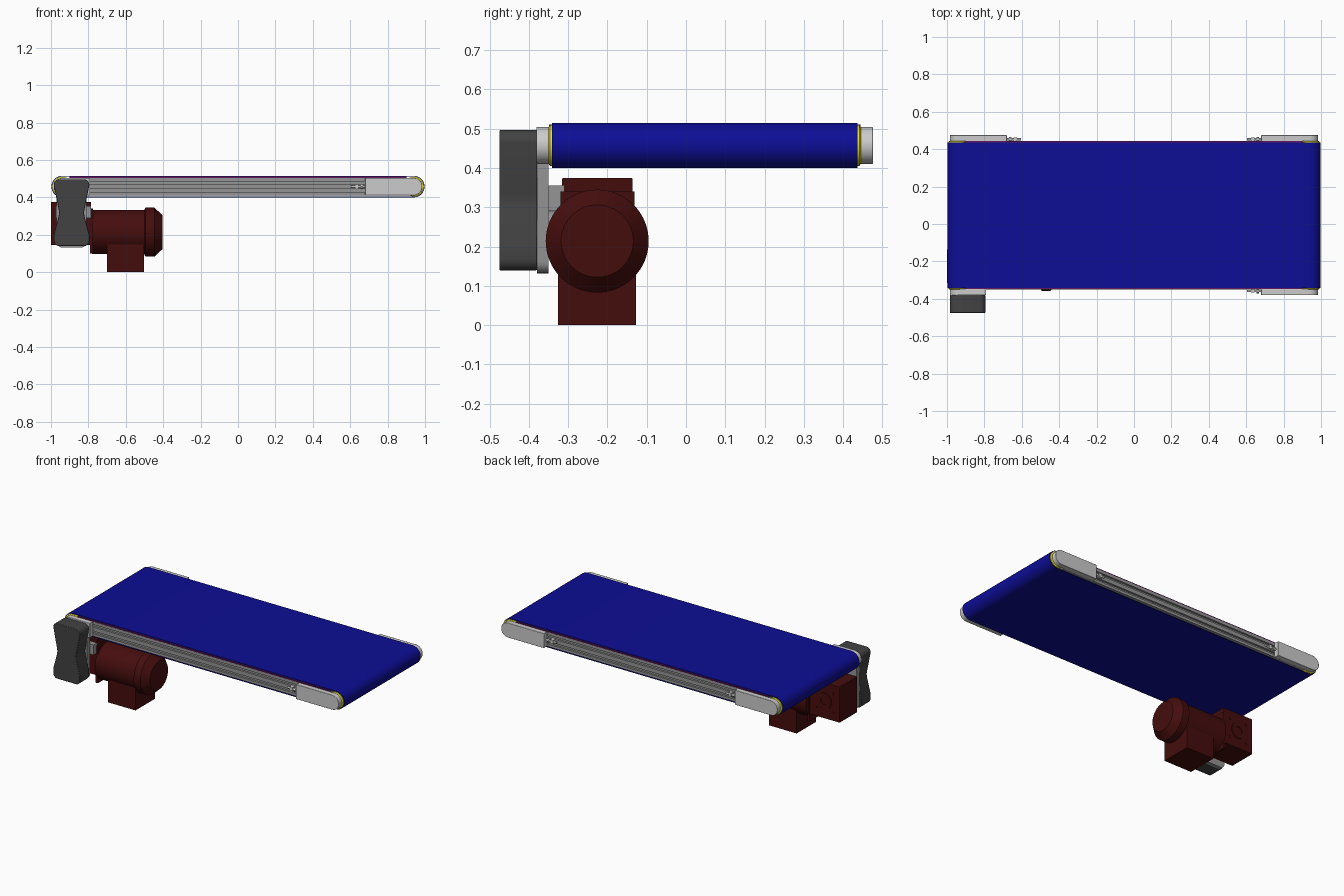
import bpy, bmesh, math

if "Cube" in bpy.data.objects:
    bpy.data.objects.remove(bpy.data.objects["Cube"])

YC, ZC, RX = 0.0475, 0.4575, 0.94     # belt centre line, roller height, roller x


def material(name, rgb):
    m = bpy.data.materials.new(name)
    m.diffuse_color = (*rgb, 1)
    m.use_nodes = True
    m.node_tree.nodes["Principled BSDF"].inputs["Base Color"].default_value = m.diffuse_color
    return m


BLUE = material("belt_blue", (0.004, 0.004, 0.30))
RED = material("motor_red", (0.06, 0.004, 0.004))
DARK = material("cover_dark", (0.055, 0.055, 0.055))
YELLOW = material("roller_yellow", (0.8, 0.75, 0.02))
PURPLE = material("bed_purple", (0.12, 0.01, 0.12))
STEEL = material("frame_grey", (0.3, 0.3, 0.3))


def finish(name, bm, mat=None, bevel=0):
    bmesh.ops.recalc_face_normals(bm, faces=bm.faces)
    me = bpy.data.meshes.new(name)
    bm.to_mesh(me)
    bm.free()
    ob = bpy.data.objects.new(name, me)
    bpy.context.collection.objects.link(ob)
    if mat:
        me.materials.append(mat)
    if bevel:
        b = ob.modifiers.new("bevel", 'BEVEL')
        b.width, b.segments, b.limit_method = bevel, 2, 'ANGLE'
    bpy.ops.object.select_all(action='DESELECT')
    ob.select_set(True)
    bpy.context.view_layer.objects.active = ob
    bpy.ops.object.shade_smooth_by_angle(angle=math.radians(30))
    return ob


def at(axis, t, p):
    return (t, *p) if axis == 'x' else (p[0], t, p[1])


def prism(name, pts, axis, a, b, mat=None, bevel=0):
    """Extrude a profile (y,z) along x, or (x,z) along y."""
    bm = bmesh.new()
    lo, hi = [[bm.verts.new(at(axis, t, p)) for p in pts] for t in (a, b)]
    bm.faces.new(lo)
    bm.faces.new(hi)
    for i in range(len(pts)):
        j = (i + 1) % len(pts)
        bm.faces.new((lo[i], lo[j], hi[j], hi[i]))
    return finish(name, bm, mat, bevel)


def box(name, x, y, z, mat=None, bevel=0):
    return prism(name, [(x[0], z[0]), (x[1], z[0]), (x[1], z[1]), (x[0], z[1])],
                 'y', *y, mat, bevel)


def lathe(name, prof, axis, centre, mat=None, n=48):
    """Turn a (position, radius) profile around an x or y axis."""
    bm = bmesh.new()
    rings = [[bm.verts.new(at(axis, t, (centre[0] + r * math.cos(i * math.tau / n),
                                        centre[1] + r * math.sin(i * math.tau / n))))
              for i in range(n)] for t, r in prof]
    bm.faces.new(rings[0])
    bm.faces.new(rings[-1])
    for p, q in zip(rings, rings[1:]):
        for i in range(n):
            j = (i + 1) % n
            bm.faces.new((p[i], p[j], q[j], q[i]))
    return finish(name, bm, mat)


def arc(cx, cz, r, a0, a1, n):
    return [(cx + r * math.cos(math.radians(a0 + (a1 - a0) * i / n)),
             cz + r * math.sin(math.radians(a0 + (a1 - a0) * i / n))) for i in range(n + 1)]


# Belt: thin closed loop around both rollers
bm = bmesh.new()
loops = []
for r in (0.0575, 0.0535):
    path = arc(RX, ZC, r, -90, 90, 24) + arc(-RX, ZC, r, 90, 270, 24)
    for y in (-0.341, 0.436):
        loops.append([bm.verts.new((x, y, z)) for x, z in path])
for p, q in ((0, 1), (1, 3), (3, 2), (2, 0)):
    a, b = loops[p], loops[q]
    for i in range(len(a)):
        j = (i + 1) % len(a)
        bm.faces.new((a[i], a[j], b[j], b[i]))
finish("belt", bm, BLUE)

# Rollers with axle stubs
for sx, side in ((-1, "left"), (1, "right")):
    lathe(side + "_roller", [(-0.350, 0.046), (-0.346, 0.0525), (0.441, 0.0525), (0.445, 0.046)],
          'y', (sx * RX, ZC), YELLOW)
    lathe(side + "_axle", [(-0.37, 0.015), (0.465, 0.015)], 'y', (sx * RX, ZC), None, 24)

# Slotted side rails, end plates and tensioners on both sides
for s, side in ((-1, "front"), (1, "back")):
    def Y(d):
        return YC + s * d
    rail = [(0.35, 0.411), (0.397, 0.411), (0.397, 0.428), (0.384, 0.428), (0.384, 0.444),
            (0.397, 0.444), (0.397, 0.470), (0.384, 0.470), (0.384, 0.486), (0.397, 0.486),
            (0.397, 0.504), (0.35, 0.504)]
    prism(side + "_rail", [(Y(d), z) for d, z in rail], 'x', -0.9, 0.9, STEEL)
    box(side + "_bed_edge", (-0.9, 0.9), sorted((Y(0.34), Y(0.396))), (0.504, 0.5105), PURPLE)
    for sx, end in ((-1, "left"), (1, "right")):
        inner = 0.79 if (s, sx) == (-1, -1) else 0.68
        plate = [(sx * x, z) for x, z in
                 [(inner, 0.4105)] + arc(0.938, ZC, 0.047, -90, 90, 20) + [(inner, 0.5045)]]
        prism(f"{side}_{end}_end_plate", plate, 'y', Y(0.395), Y(0.428), None, 0.002)
        if inner == 0.68:
            lathe(f"{side}_{end}_tension_bolt", [(sx * 0.605, 0.006), (sx * 0.69, 0.006)],
                  'x', (Y(0.406), ZC), None, 16)
            lathe(f"{side}_{end}_tension_nut", [(sx * 0.655, 0.012), (sx * 0.668, 0.012)],
                  'x', (Y(0.406), ZC), None, 6)
            box(f"{side}_{end}_tension_block", sorted((sx * 0.625, sx * 0.645)),
                sorted((Y(0.39), Y(0.414))), (0.445, 0.47))

# Bed plate and cross members between the rails
box("bed_plate", (-0.88, 0.88), (-0.30, 0.395), (0.504, 0.5105), PURPLE)
for i, x in enumerate((-0.6, 0, 0.6)):
    box(f"cross_member_{i + 1}", (x - 0.03, x + 0.03), (-0.30, 0.395), (0.43, 0.48), STEEL)

# Waisted drive cover with rounded corners
CX, W = -0.89, 0.095
half = (arc(W - 0.03, 0.169, 0.03, -80, 0, 6) + [(W, 0.20), (0.069, 0.30), (0.0665, 0.318),
        (0.069, 0.336), (W, 0.465)] + arc(W - 0.03, 0.467, 0.03, 10, 80, 6))
cover = [(CX + x, z) for x, z in half] + [(CX - x, z) for x, z in reversed(half)]
prism("drive_cover", cover, 'y', -0.475, -0.379, DARK, 0.003)

# Drive mounting plate and bracket
mount = arc(CX + 0.05, 0.162, 0.03, -90, 0, 6) + [(CX + 0.08, 0.42), (CX - 0.08, 0.42)] \
    + arc(CX - 0.05, 0.162, 0.03, 180, 270, 6)
prism("drive_mount_plate", mount, 'y', -0.379, -0.35, STEEL)
box("gearbox_bracket", (-0.975, -0.785), (-0.35, -0.31), (0.29, 0.355), STEEL)

# Gearbox with output hub and bolts
box("gearbox", (-1.0, -0.785), (-0.315, -0.136), (0.145, 0.375), RED, 0.003)
lathe("gearbox_hub", [(-0.14, 0.05), (-0.131, 0.05), (-0.131, 0.025), (-0.15, 0.025)],
      'y', (-0.893, 0.26), RED, 32)
lathe("gearbox_output_shaft", [(-0.36, 0.03), (-0.31, 0.03)], 'y', (-0.893, 0.26), STEEL, 32)
for i in range(4):
    a = math.radians(45 + 90 * i)
    lathe(f"gearbox_bolt_{i + 1}", [(-0.14, 0.008), (-0.132, 0.008)], 'y',
          (-0.893 + 0.085 * math.cos(a), 0.26 + 0.085 * math.sin(a)), RED, 6)

# Motor: square flange, round body, chamfered fan cowl, terminal box
box("motor_flange", (-0.79, -0.775), (-0.32, -0.131), (0.10, 0.34), RED)
lathe("motor_body", [(-0.78, 0.118), (-0.495, 0.118)], 'x', (-0.226, 0.214), RED, 64)
lathe("motor_fan_cowl", [(-0.50, 0.122), (-0.494, 0.131), (-0.447, 0.131), (-0.405, 0.092)],
      'x', (-0.226, 0.214), RED, 64)
box("terminal_box", (-0.70, -0.502), (-0.326, -0.127), (0, 0.147), RED)
